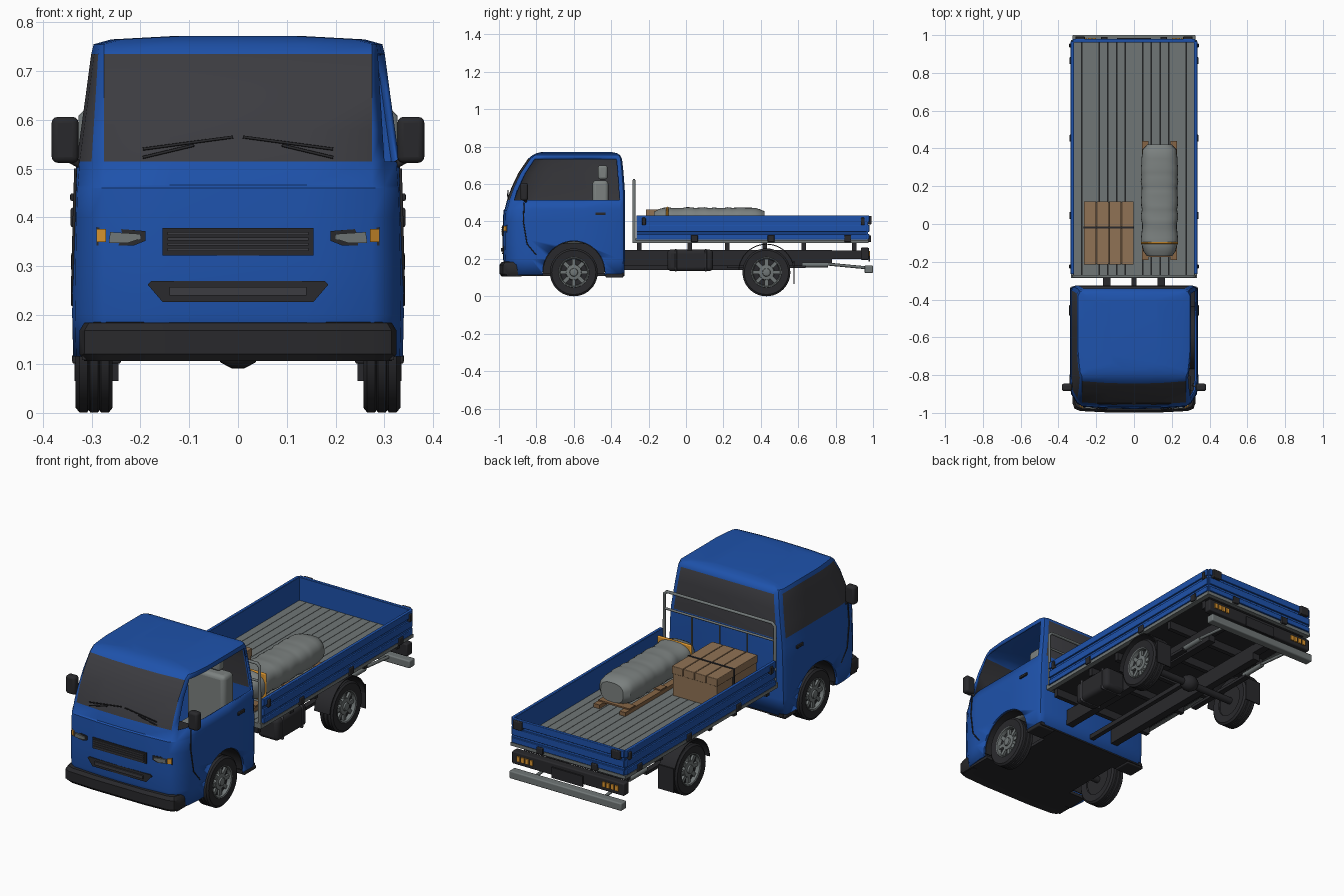
import bpy, bmesh, math, random
from mathutils import Matrix, Vector

random.seed(4)
if "Cube" in bpy.data.objects:
    bpy.data.objects.remove(bpy.data.objects["Cube"], do_unlink=True)


def material(name, r, g, b):
    m = bpy.data.materials.new(name)
    m.use_nodes = True
    m.diffuse_color = (r, g, b, 1)
    m.node_tree.nodes["Principled BSDF"].inputs["Base Color"].default_value = (r, g, b, 1)
    return m


BLUE = material("blue paint", .013, .085, .41)
BLACK = material("black plastic", .022, .022, .025)
GLASS = material("dark glass", .045, .045, .052)
GREY = material("grey metal", .16, .18, .18)
CANVAS = material("grey canvas", .2, .22, .215)
CARD = material("cardboard", .28, .17, .09)
WOOD = material("wood", .24, .13, .06)
ORANGE = material("orange lamp", .75, .32, .03)


def mesh(name, verts, faces, mats, index=None, smooth=True):
    me = bpy.data.meshes.new(name)
    me.from_pydata(verts, [], faces)
    for m in mats:
        me.materials.append(m)
    if index:
        me.polygons.foreach_set("material_index", index)
    bm = bmesh.new()
    bm.from_mesh(me)
    bmesh.ops.recalc_face_normals(bm, faces=bm.faces)
    bm.to_mesh(me)
    bm.free()
    ob = bpy.data.objects.new(name, me)
    bpy.context.collection.objects.link(ob)
    bpy.ops.object.select_all(action='DESELECT')
    ob.select_set(True)
    bpy.context.view_layer.objects.active = ob
    if smooth:
        bpy.ops.object.shade_smooth_by_angle(angle=math.radians(35))
    return ob


def box(name, x, y, z, mat, bevel=0, matrix=None):
    vs = [Vector((a, b, c)) for a in x for b in y for c in z]
    if matrix:
        vs = [matrix @ v for v in vs]
    fs = [(0, 1, 3, 2), (4, 6, 7, 5), (0, 4, 5, 1), (2, 3, 7, 6), (0, 2, 6, 4), (1, 5, 7, 3)]
    ob = mesh(name, vs, fs, [mat], smooth=False)
    if bevel:
        mod = ob.modifiers.new("bevel", 'BEVEL')
        mod.width, mod.segments = bevel, 3
        bpy.ops.object.shade_smooth_by_angle(angle=math.radians(35))
    return ob


def sides(x):
    """Yields a side name and the matching x range on both sides."""
    for s, n in ((-1, "right"), (1, "left")):
        yield s, n, sorted((s * x[0], s * x[1]))


def tube(name, pts, r, mat):
    cu = bpy.data.curves.new(name, 'CURVE')
    cu.dimensions, cu.bevel_depth, cu.bevel_resolution, cu.use_fill_caps = '3D', r, 2, True
    sp = cu.splines.new('POLY')
    sp.points.add(len(pts) - 1)
    for p, q in zip(sp.points, pts):
        p.co = (*q, 1)
    cu.materials.append(mat)
    ob = bpy.data.objects.new(name, cu)
    bpy.context.collection.objects.link(ob)


def loft(name, rings, mats, pick=None, caps=(True, True), closed=True):
    """Skins rings of equal length; pick(row, col) gives a material or None for a hole."""
    n = len(rings[0])
    faces, index = [], []
    for i in range(len(rings) - 1):
        for j in range(n if closed else n - 1):
            k = pick(i, j) if pick else 0
            if k is not None:
                j2 = (j + 1) % n
                faces.append((i * n + j, i * n + j2, (i + 1) * n + j2, (i + 1) * n + j))
                index.append(k)
    for on, start in zip(caps, (0, (len(rings) - 1) * n)):
        if on:
            faces.append(tuple(range(start, start + n)))
            index.append(0)
    return mesh(name, [p for r in rings for p in r], faces, mats, index)


def lathe(name, profile, centre, s, mat, n=40, caps=(False, False)):
    """Turns (radius, x) points about the x axis."""
    a = [2 * math.pi * i / n for i in range(n)]
    rings = [[(centre[0] + s * x, centre[1] + r * math.cos(t), centre[2] + r * math.sin(t)) for t in a]
             for r, x in profile]
    return loft(name, rings, [mat], caps=caps)


# Cab shell: (z, front y, back y, half width) per level
LEVELS = [(.115, -.965, -.33, .338), (.2, -.978, -.327, .34), (.3, -.981, -.325, .339), (.4, -.979, -.325, .337),
          (.46, -.976, -.325, .335), (.466, -.969, -.325, .334), (.515, -.957, -.325, .331), (.58, -.934, -.328, .322),
          (.66, -.896, -.334, .311), (.735, -.845, -.342, .301), (.755, -.82, -.352, .296), (.765, -.8, -.37, .26),
          (.772, -.77, -.4, .13)]


def cab_ring(z, f, b, w):
    e = min(.275, w - .021)
    half = [(0, f), (e * .5, f + .003), (e, f + .013), (e + (w - e) * .45, f + .033), (w - .006, f + .08),
            (w, f + .15), (w, -.55), (w, b - .028), (w - .01, b - .008), (w - .032, b), (0, b)]
    return [(x, y, z) for x, y in half + [(-x, y) for x, y in half[-2:0:-1]]]


def cab_pick(i, j):
    if 6 <= i <= 8:
        if 3 <= j <= 6:
            return None                      # lowered window
        if j in (0, 1, 18, 19, 9, 10) or 13 <= j <= 16:
            return 1
    return 0


cab = loft("cab_shell", [cab_ring(*l) for l in LEVELS], [BLUE, GLASS], cab_pick, (False, True))
solid = cab.modifiers.new("thickness", 'SOLIDIFY')
solid.thickness, solid.offset = .01, -1
for s, n, xs in sides((.2, .4)):
    cutter = lathe("arch_cutter_" + n, [(.166, .2), (.166, .4)], (0, -.6, .13), s, BLUE, 48, (True, True))
    cutter.hide_render = True
    cutter.hide_set(True)
    cut = cab.modifiers.new("arch", 'BOOLEAN')
    cut.operation, cut.object, cut.solver = 'DIFFERENCE', cutter, 'EXACT'


def arch(name, y, r, x, mat, a0=0, a1=180, t=.005):
    """A thin curved guard over a wheel."""
    angles = [math.radians(a0 + (a1 - a0) * k / 24) for k in range(25)]
    rings = [[(xx, y + q * math.cos(a), .13 + q * math.sin(a)) for xx, q in
              ((x[0], r), (x[1], r), (x[1], r + t), (x[0], r + t))] for a in angles]
    loft(name, rings, [mat])


box("cab_floor", (-.22, .22), (-.97, -.33), (.108, .125), BLACK)
box("cab_floor_front", (-.32, .32), (-.96, -.765), (.108, .125), BLACK)
box("cab_floor_back", (-.33, .33), (-.435, -.33), (.108, .125), BLACK)
box("dashboard", (-.3, .3), (-.93, -.8), (.36, .5), BLACK, .01)
for s, n, xs in sides((.05, .27)):
    box("seat_" + n, xs, (-.5, -.415), (.3, .62), CANVAS, .02)
    box("seat_cushion_" + n, xs, (-.7, -.43), (.28, .36), CANVAS, .02)
    box("headrest_" + n, sorted((s * .1, s * .22)), (-.47, -.42), (.625, .7), CANVAS, .012)
    arch("wheelhouse_" + n, -.6, .162, sorted((s * .2, s * .33)), BLACK)
    box("wheelhouse_wall_" + n, sorted((s * .2, s * .21)), (-.765, -.435), (.12, .3), BLACK)
    box("cab_step_" + n, sorted((s * .24, s * .34)), (-.43, -.335), (.1, .12), BLACK, .005)
    box("door_handle_" + n, sorted((s * .33, s * .344)), (-.485, -.43), (.434, .449), BLACK, .003)
    tube("door_seam_" + n, [(s * .333, -.865, .5), (s * .336, -.87, .4), (s * .339, -.85, .28),
                            (s * .339, -.8, .22)], .003, BLACK)
    box("mirror_" + n, sorted((s * .327, s * .382)), (-.885, -.845), (.512, .606), BLACK, .012)
    tube("mirror_arm_" + n, [(s * .31, -.85, .5), (s * .345, -.865, .52)], .008, BLACK)
    tube("wiper_arm_" + n, [(s * .01, -.951, .565), (s * .195, -.951, .54)], .003, BLACK)
    tube("wiper_blade_" + n, [(s * .09, -.955, .548), (s * .195, -.951, .523)], .003, BLACK)


# Front trim plates that follow the bow of the nose
def nose_y(x):
    x = abs(x)
    return -.981 + .02 * x + max(0, x - .14) * .08 + max(0, x - .275) * .7


def plate(name, pts, proud, mat):
    front = [(x, nose_y(x) - proud, z) for x, z in pts]
    loft(name, [front, [(x, y + .03, z) for x, y, z in front]], [mat])


def rect(x0, x1, z0, z1):
    return [(x0, z0), (x1, z0), (x1, z1), (x0, z1)]


plate("grille", rect(-.155, .155, .322, .378), .006, BLACK)
for k in range(4):
    plate(f"grille_slat_{k}", rect(-.145, .145, .331 + k * .011, .337 + k * .011), .01, GLASS)
plate("lower_grille", [(-.155, .227), (.155, .227), (.185, .262), (.178, .27), (-.178, .27), (-.185, .262)], .006, BLACK)
plate("lower_grille_bar", rect(-.14, .14, .24, .257), .01, GLASS)
for s, n, xs in sides((.19, .29)):
    plate("headlight_" + n, [(s * .19, .352), (s * .215, .342), (s * .29, .342), (s * .29, .38), (s * .19, .372)], .006, BLACK)
    plate("headlight_lens_" + n, [(s * .2, .356), (s * .225, .348), (s * .265, .348), (s * .262, .37), (s * .2, .366)], .009, GREY)
    plate("indicator_" + n, rect(*sorted((s * .271, s * .29)), .35, .376), .01, ORANGE)

# Front bumper swept around the nose
half_path = [(.325, -.88), (.325, -.95), (.315, -.978), (.285, -.99), (.15, -.997)]
path = half_path + [(-x, y) for x, y in half_path[::-1]]
section = [(.05, .108), (.012, .106), (0, .12), (0, .168), (.012, .184), (.05, .187)]
loft("front_bumper", [[(x * (1 - o / .4), y + (o if y < -.94 else 0), z) for o, z in section] for x, y in path], [BLACK])


# Wheels
def wheel(name, y, s):
    c = (s * .295, y, .128)
    tread = [(.08, -.034), (.118, -.038), (.128, -.03), (.128, -.014), (.123, -.011), (.128, -.008)]
    lathe(name + "_tyre", tread + [(r, -x) for r, x in tread[::-1]] + [(.078, .0)], c, s, BLACK)
    lathe(name + "_rim", [(.084, .03), (.08, .036), (.075, .034), (.07, .015)], c, s, GREY)
    lathe(name + "_dish", [(.08, -.028), (.078, .012)], c, s, BLACK, caps=(True, True))
    lathe(name + "_hub", [(.044, .01), (.04, .026), (.022, .028), (.02, .036), (.014, .038)], c, s, GREY, 24, (True, True))
    for k in range(8):
        m = Matrix.Translation(c) @ Matrix.Rotation(k * math.pi / 4, 4, 'X')
        box(f"{name}_spoke_{k}", sorted((s * .01, s * .024)), (-.01, .01), (.035, .076), GREY, 0, m)


for s, n, xs in sides((.245, .335)):
    wheel("front_wheel_" + n, -.6, s)
    wheel("rear_wheel_" + n, .43, s)
    arch("rear_fender_" + n, .43, .146, xs, BLACK, 5, 175)
    box("mud_flap_" + n, xs, (.575, .581), (.065, .19), BLACK)
    # Chassis rails
    box("chassis_rail_" + n, sorted((s * .125, s * .165)), (-.6, .78), (.165, .248), BLACK)
    box("chassis_rail_tail_" + n, sorted((s * .125, s * .165)), (.78, .96), (.2, .245), BLACK)
    box("leaf_spring_" + n, sorted((s * .19, s * .22)), (.22, .64), (.15, .165), BLACK)
    tube("bumper_arm_" + n, [(s * .2, .76, .172), (s * .2, .97, .152)], .008, GREY)
    tube("bumper_strut_" + n, [(s * .2, .62, .168), (s * .2, .76, .168)], .013, GREY)
    # Tail lamps
    for k in range(4):
        x = s * (.21 + .025 * k)
        box(f"tail_lamp_{n}_{k}", (x - .009, x + .009), (.97, .984), (.215, .242), ORANGE)
for y in (-.6, .43):
    lathe(f"axle_{y}", [(.018, -.27), (.018, .27)], (0, y, .128), 1, BLACK, 16, (True, True))
lathe("differential", [(.01, -.05), (.03, -.035), (.042, -.012), (.042, .012), (.03, .035), (.01, .05)], (0, .43, .132), 1, BLACK, 24)
box("drive_shaft", (-.012, .012), (-.4, .43), (.14, .164), BLACK)
box("fuel_tank", (.18, .3), (-.1, .145), (.135, .25), BLACK, .02)
for y in (-.06, .1):
    box("tank_strap", (.175, .303), (y, y + .012), (.132, .253), GLASS, .018)
box("lamp_bar", (-.325, .325), (.935, .978), (.195, .26), BLACK, .006)
box("number_plate", (-.09, .09), (.975, .985), (.185, .24), BLACK)
box("rear_bumper", (-.325, .325), (.955, 1), (.125, .165), GREY, .006)

# Load bed
for y in (-.25, .02, .22, .42, .63, .9):
    box("bed_crossbeam", (-.3, .3), (y - .012, y + .012), (.245, .29), BLACK)
box("bed_base", (-.322, .322), (-.275, .965), (.287, .302), BLACK)
for k in range(14):
    x = -.322 + k * .046
    box(f"floor_plank_{k}", (x + .001, x + .045), (-.275, .965), (.302, .31), GREY)
RIBS = ((.305, .332), (.345, .382), (.396, .432))
for s, n, xs in sides((.318, .328)):
    box("side_board_" + n, xs, (-.265, .97), (.303, .43), BLUE)
    box("bed_rail_" + n, sorted((s * .31, s * .333)), (-.28, .97), (.285, .302), GREY)
    for z in RIBS:
        box("side_board_rib_" + n, sorted((s * .32, s * .336)), (-.265, .968), z, BLUE, .003)
    for y in (.045, .455, .865):
        box("side_hinge_" + n, sorted((s * .325, s * .342)), (y - .018, y + .018), (.29, .328), BLACK, .004)
    for y in (-.225, .945):
        box("corner_latch_" + n, sorted((s * .325, s * .343)), (y - .01, y + .01), (.38, .42), BLACK, .004)
    box("tail_latch_" + n, sorted((s * .26, s * .31)), (.97, .993), (.385, .43), BLACK, .004)
    box("tail_hinge_" + n, sorted((s * .14, s * .175)), (.97, .99), (.29, .325), BLACK, .004)
box("tail_board", (-.325, .325), (.962, .972), (.303, .43), BLUE)
for z in RIBS:
    box("tail_board_rib", (-.325, .325), (.965, .98), z, BLUE, .003)
box("bed_front_rail", (-.333, .333), (-.285, -.27), (.285, .312), GREY)
box("bed_back_rail", (-.333, .333), (.955, .975), (.285, .302), GREY)

# Headboard hoop
tube("headboard_hoop", [(-.32, -.278, .29), (-.32, -.278, .605), (-.305, -.278, .62), (.305, -.278, .62),
                        (.32, -.278, .605), (.32, -.278, .29)], .008, GREY)
tube("headboard_bar", [(-.32, -.278, .53), (.32, -.278, .53)], .006, GREY)
for x in (-.16, 0, .16):
    tube("headboard_post", [(x, -.278, .3), (x, -.278, .53)], .004, GREY)

# Cargo: crate with slatted lid
box("crate", (-.26, -.005), (-.21, .115), (.31, .43), CARD)
for k in range(4):
    x = -.265 + k * .0665
    box(f"crate_lid_{k}", (x, x + .064), (-.215, .12), (.425, .465), CARD, .003)
box("crate_strap", (-.268, .0), (-.024, -.014), (.31, .468), BLACK)

# Cargo: wrapped roll on runners
for x in (.06, .21):
    box("pallet_runner", (x - .017, x + .017), (-.19, .44), (.31, .33), WOOD)
for y in (-.15, .12, .38):
    box("pallet_board", (.045, .225), (y - .025, y + .025), (.328, .336), WOOD)
rings = []
for k in range(25):
    t = k / 24
    end = min(1, .72 + min(t, 1 - t) * 4.5)
    rx, rz = (.094 + random.uniform(-.004, .006)) * end, (.07 + random.uniform(-.003, .003)) * end
    ring = []
    for j in range(28):
        c, s = math.cos(j * math.pi / 14), math.sin(j * math.pi / 14)
        ring.append((.135 + rx * math.copysign(abs(c) ** .75, c), -.17 + .59 * t, .404 + rz * math.copysign(abs(s) ** .75, s)))
    rings.append(ring)
loft("wrapped_roll", rings, [CANVAS])
for y in (-.1,):
    box("roll_strap", (.036, .234), (y - .006, y + .006), (.33, .479), ORANGE, .045)
